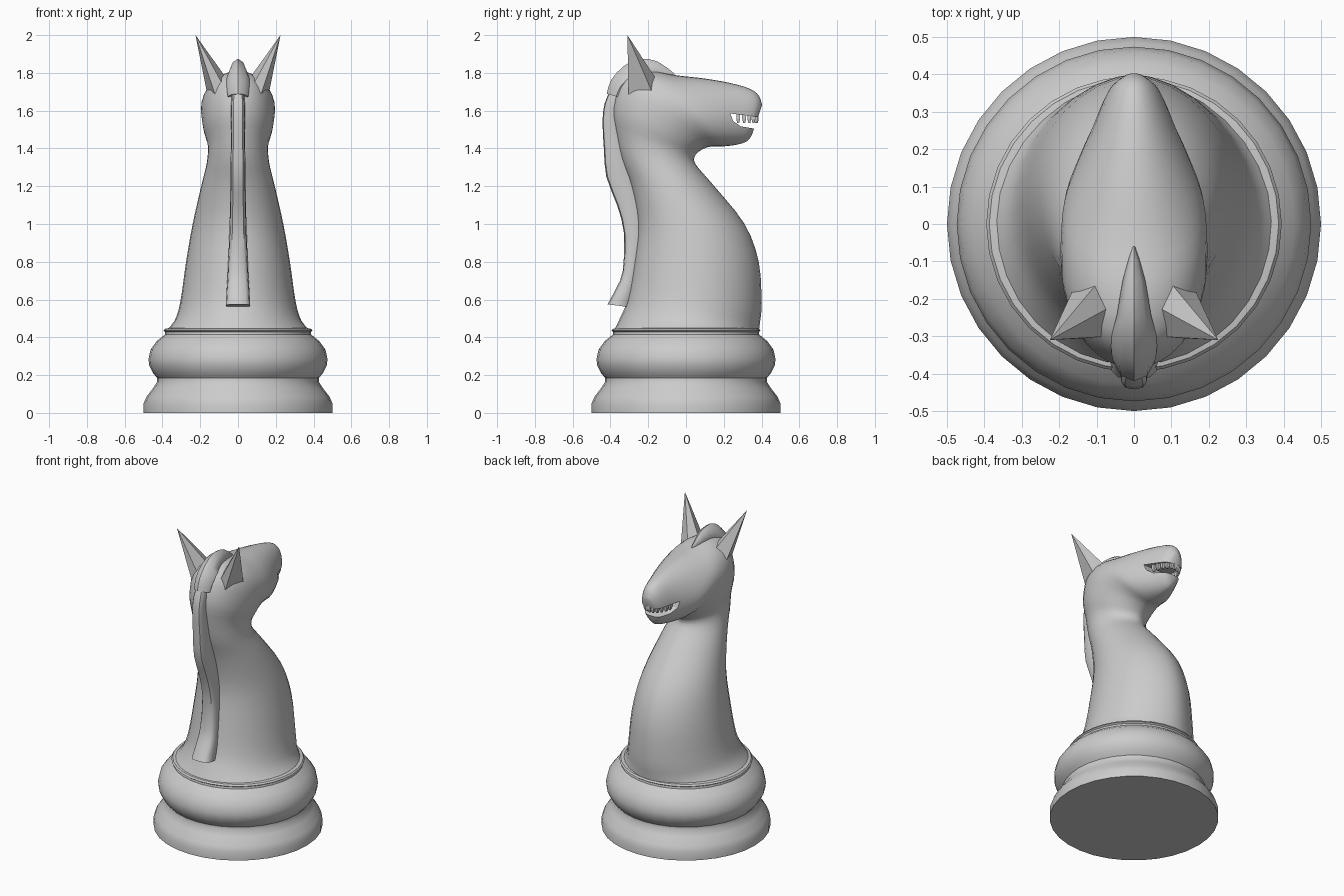
import bpy, bmesh
from math import sin, cos, pi, copysign
from mathutils import Vector

if "Cube" in bpy.data.objects:
    bpy.data.objects.remove(bpy.data.objects["Cube"])


def make(name, bm, angle=40):
    bmesh.ops.recalc_face_normals(bm, faces=bm.faces)
    mesh = bpy.data.meshes.new(name)
    bm.to_mesh(mesh)
    bm.free()
    ob = bpy.data.objects.new(name, mesh)
    bpy.context.collection.objects.link(ob)
    bpy.ops.object.select_all(action='DESELECT')
    ob.select_set(True)
    bpy.context.view_layer.objects.active = ob
    if angle:
        bpy.ops.object.shade_smooth_by_angle(angle=angle * pi / 180)
    return ob


def skin(bm, rings):
    """Join rings of points with quads and close both ends."""
    vs = [[bm.verts.new(p) for p in r] for r in rings]
    n = len(vs[0])
    for a, b in zip(vs, vs[1:]):
        for i in range(n):
            j = (i + 1) % n
            bm.faces.new((a[i], a[j], b[j], b[i]))
    bm.faces.new(vs[0])
    bm.faces.new(vs[-1][::-1])


def smooth_rows(rows, steps):
    """Catmull-Rom interpolation of table rows."""
    out = []
    for i in range(len(rows) - 1):
        p = [rows[max(0, min(len(rows) - 1, i + k))] for k in (-1, 0, 1, 2)]
        for s in range(steps):
            t = s / steps
            out.append([b + .5 * t * (c - a + t * (2*a - 5*b + 4*c - d + t * (3*(b - c) + d - a)))
                        for a, b, c, d in zip(*p)])
    return out + [rows[-1]]


def power(v, p):
    return copysign(abs(v) ** p, v)


def loft(name, rows, n, steps, p_front=1, p_back=1, q=1, angle=40):
    """Rows: back y, back z, front y, front z, half width."""
    rings = []
    for yb, zb, yf, zf, w in smooth_rows(rows, steps):
        ring = []
        for i in range(n):
            a = 2 * pi * i / n
            c, s = power(round(cos(a), 6), q), round(sin(a), 6)
            x = w * power(s, p_front if c > 0 else p_back)
            ring.append((x, (yb + yf) / 2 + c * (yf - yb) / 2, (zb + zf) / 2 + c * (zf - zb) / 2))
        rings.append(ring)
    bm = bmesh.new()
    skin(bm, rings)
    return make(name, bm, angle)


# turned base
profile = [(.5, 0), (.5, .05), (.485, .085), (.45, .13), (.428, .165), (.428, .185), (.45, .21),
           (.47, .25), (.474, .285), (.463, .335), (.43, .38), (.387, .415), (.385, .428),
           (.395, .435), (.387, .445), (.36, .45)]
bm = bmesh.new()
skin(bm, [[(r * cos(2*pi*i/32), r * sin(2*pi*i/32), z) for i in range(32)] for r, z in profile])
make("base", bm)

# neck and head, sections fan round the throat
horse = loft("neck_and_head", [
    (-.385, .43, .385, .43, .385), (-.35, .5, .392, .48, .335), (-.31, .6, .40, .58, .305),
    (-.275, .8, .385, .8, .275), (-.255, 1.0, .31, 1.0, .24), (-.29, 1.2, .15, 1.2, .195),
    (-.34, 1.34, .055, 1.31, .165), (-.37, 1.48, .045, 1.355, .16), (-.385, 1.62, .07, 1.385, .182),
    (-.33, 1.77, .11, 1.405, .195), (-.2, 1.81, .14, 1.41, .195), (-.05, 1.787, .18, 1.41, .185),
    (.1, 1.77, .24, 1.415, .148), (.24, 1.745, .29, 1.425, .108), (.34, 1.715, .325, 1.44, .08),
    (.385, 1.68, .345, 1.465, .06), (.403, 1.63, .357, 1.495, .035)], 32, 3, p_front=1.15)

# mouth opening
bm = bmesh.new()
mouth = [(.235, 1.585), (.45, 1.558), (.45, 1.505), (.36, 1.505), (.29, 1.517), (.25, 1.545)]
skin(bm, [[(x, y, z) for y, z in mouth] for x in (-.3, .3)])
cutter = make("mouth_cutter", bm, 0)
cutter.hide_render = True
bpy.context.view_layer.objects.active = horse
mod = horse.modifiers.new("mouth", 'BOOLEAN')
mod.object, mod.operation, mod.solver = cutter, 'DIFFERENCE', 'EXACT'
bpy.ops.object.modifier_apply(modifier="mouth")
bpy.data.objects.remove(cutter)

# upper teeth on an arc
bm = bmesh.new()
for i in range(-5, 6):
    a = i * pi / 11
    c = Vector((.078 * sin(a), .26 + .115 * cos(a), 0))
    skin(bm, [[(c.x + dx * r, c.y + dy * r, z) for dx, dy in ((-1, -1), (1, -1), (1, 1), (-1, 1))]
              for r, z in ((.01, 1.59), (.01, 1.555), (.005, 1.535))])
make("teeth", bm, 0)

# mane strip down the back of the neck
loft("mane", [
    (-.405, 1.7, -.32, 1.69, .03), (-.43, 1.64, -.34, 1.64, .036), (-.442, 1.55, -.35, 1.55, .036),
    (-.435, 1.4, -.32, 1.4, .038), (-.422, 1.25, -.29, 1.29, .04), (-.365, 1.1, -.24, 1.13, .042),
    (-.328, .95, -.22, .95, .046), (-.335, .75, -.25, .75, .054), (-.37, .66, -.27, .65, .06),
    (-.415, .575, -.3, .56, .065)], 12, 2, .6, .6, .7)

# crest and forelock between the ears
loft("forelock", [
    (-.06, 1.795, -.06, 1.77, .004), (-.15, 1.86, -.15, 1.76, .03), (-.25, 1.875, -.23, 1.74, .045),
    (-.33, 1.835, -.27, 1.71, .06), (-.395, 1.765, -.3, 1.69, .06), (-.42, 1.69, -.32, 1.66, .055)],
    8, 2, 1, 1.3)

# pointed ears
for side, name in ((1, "right_ear"), (-1, "left_ear")):
    bm = bmesh.new()
    tip = bm.verts.new((side * .225, -.31, 2))
    foot = [bm.verts.new((side * x, y, z)) for x, y, z in
            ((.165, -.18, 1.70), (.10, -.16, 1.77), (.06, -.22, 1.77), (.06, -.30, 1.70), (.12, -.305, 1.68))]
    for i in range(5):
        bm.faces.new((foot[i], foot[(i + 1) % 5], tip))
    bm.faces.new(foot[::-1])
    make(name, bm, 40)
